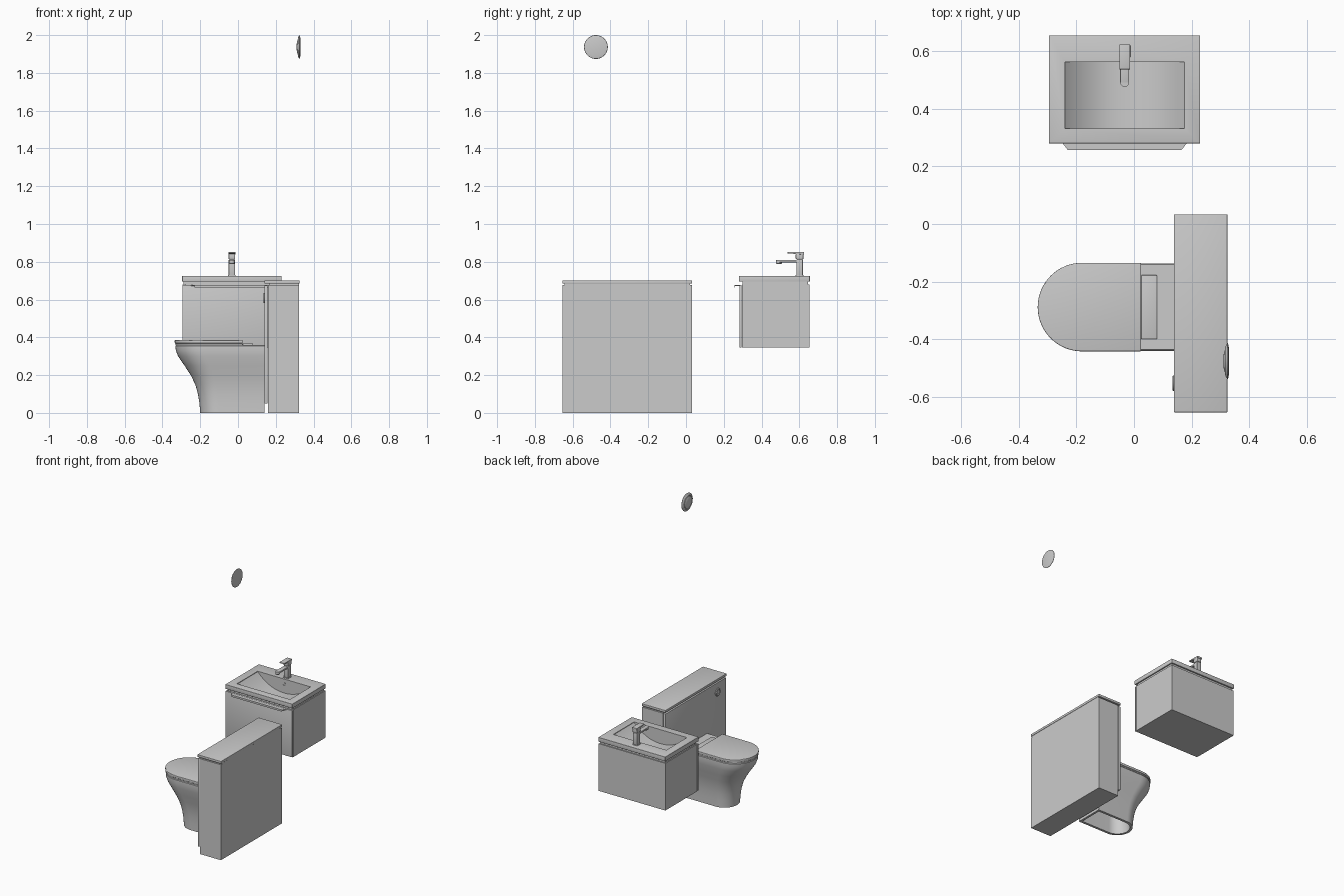
import bpy, bmesh, math
from math import sin, cos, pi

if "Cube" in bpy.data.objects:
    bpy.data.objects.remove(bpy.data.objects["Cube"])


def finish(name, bm, bevel=0.0, angle=30):
    """Turn a bmesh into a named object with clean normals and shading."""
    bmesh.ops.recalc_face_normals(bm, faces=bm.faces)
    me = bpy.data.meshes.new(name)
    bm.to_mesh(me)
    bm.free()
    ob = bpy.data.objects.new(name, me)
    bpy.context.collection.objects.link(ob)
    bpy.ops.object.select_all(action='DESELECT')
    ob.select_set(True)
    bpy.context.view_layer.objects.active = ob
    if bevel:
        m = ob.modifiers.new("bevel", 'BEVEL')
        m.width, m.segments, m.limit_method = bevel, 3, 'ANGLE'
        bpy.ops.object.modifier_apply(modifier=m.name)
    bpy.ops.object.shade_smooth_by_angle(angle=math.radians(angle))
    return ob


def loft(name, rings, bevel=0.0):
    """Skin equal-length closed rings and cap both ends."""
    bm = bmesh.new()
    vs = [[bm.verts.new(p) for p in r] for r in rings]
    n = len(rings[0])
    for a, b in zip(vs, vs[1:]):
        for i in range(n):
            j = (i + 1) % n
            bm.faces.new((a[i], a[j], b[j], b[i]))
    bm.faces.new(vs[0])
    bm.faces.new(vs[-1])
    return finish(name, bm, bevel)


def box(name, x0, x1, y0, y1, z0, z1, bevel=0.0):
    corners = [(x0, y0), (x1, y0), (x1, y1), (x0, y1)]
    return loft(name, [[(x, y, z) for x, y in corners] for z in (z0, z1)], bevel)


def turned(name, centre, axis, profile, n=48):
    """Round part: profile of (offset along axis, radius)."""
    rings = []
    for t, r in profile:
        ring = []
        for i in range(n):
            c, s = r * cos(2 * pi * i / n), r * sin(2 * pi * i / n)
            d = {'X': (t, c, s), 'Y': (c, t, s), 'Z': (c, s, t)}[axis]
            ring.append(tuple(a + b for a, b in zip(centre, d)))
        rings.append(ring)
    return loft(name, rings)


def d_ring(z, front, w, back, yc=-0.289, n=32):
    """D-shaped outline: straight back, round front facing -x."""
    pts = [(back, yc - w, z), (back, yc + w, z)]
    for i in range(n + 1):
        a = pi / 2 + pi * i / n
        pts.append((front + w + w * cos(a), yc + w * sin(a), z))
    return pts


def boolean(target, tool, op):
    m = target.modifiers.new("bool", 'BOOLEAN')
    m.object, m.operation, m.solver = tool, op, 'EXACT'
    bpy.context.view_layer.objects.active = target
    bpy.ops.object.modifier_apply(modifier=m.name)
    bpy.data.objects.remove(tool)


# --- cistern unit: carcass, recessed shadow gap, worktop, front panel
box("cistern_carcass", 0.16, 0.323, -0.653, 0.031, 0, 0.677)
box("cistern_gap_strip", 0.165, 0.323, -0.643, 0.021, 0.677, 0.687)
box("cistern_worktop", 0.139, 0.325, -0.655, 0.033, 0.685, 0.702, 0.002)
box("cistern_front_panel", 0.14, 0.157, -0.651, 0.029, 0.05, 0.675, 0.001)
turned("flush_button", (0.14, -0.554, 0.608), 'X',
       [(0.002, 0.027), (-0.003, 0.027), (-0.006, 0.024), (-0.006, 0.02),
        (-0.003, 0.019), (-0.003, 0.016), (-0.005, 0.015)])

# --- loose wall disc high above the cistern, domed on its -x side
turned("wall_disc", (0.325, -0.477, 1.937), 'X',
       [(-0.014, 0.018), (-0.012, 0.03), (-0.008, 0.041), (-0.006, 0.042),
        (-0.006, 0.046), (-0.008, 0.048), (-0.004, 0.057), (0, 0.063),
        (0.002, 0.062), (0.005, 0.048)], 64)

# --- toilet pan: hollow foot, then flaring outer skin
pan = [(0, -0.20, 0.100), (0.05, -0.204, 0.101), (0.10, -0.212, 0.104),
       (0.15, -0.226, 0.110), (0.20, -0.250, 0.121), (0.25, -0.283, 0.135),
       (0.30, -0.317, 0.147), (0.33, -0.329, 0.152), (0.355, -0.332, 0.152),
       (0.36, -0.328, 0.148)]
rings = [d_ring(0.20, -0.17, 0.075, 0.12), d_ring(0, -0.183, 0.083, 0.125)]
rings += [d_ring(z, f, w, 0.14) for z, f, w in pan]
loft("toilet_pan", rings)
# seat and lid share one outline
loft("toilet_seat", [d_ring(z, -0.331, 0.15, 0.025) for z in (0.36, 0.368)])
loft("toilet_lid", [d_ring(z, -0.335, 0.154, 0.025) for z in (0.368, 0.386)], 0.004)
box("seat_hinge_block", 0.025, 0.08, -0.40, -0.178, 0.358, 0.367, 0.002)

# --- vanity cabinet, open topped so the bowl hangs inside
X0, X1, T = -0.295, 0.228, 0.014
box("cabinet_left_side", X0, X0 + T, 0.296, 0.653, 0.345, 0.68)
box("cabinet_right_side", X1 - T, X1, 0.296, 0.653, 0.345, 0.68)
box("cabinet_back", X0 + T, X1 - T, 0.64, 0.653, 0.345, 0.68)
box("cabinet_base", X0 + T, X1 - T, 0.296, 0.64, 0.345, 0.359)
box("drawer_front", X0, X1, 0.282, 0.294, 0.347, 0.678, 0.001)
for nm, a in (("left", X0 + 0.006), ("right", X1 - 0.016)):
    box("gap_strip_" + nm, a, a + 0.01, 0.3, 0.646, 0.679, 0.696)
for nm, b in (("front", 0.3), ("back", 0.636)):
    box("gap_strip_" + nm, X0 + 0.016, X1 - 0.016, b, b + 0.01, 0.66, 0.696)

# drawer pull: tapered lip with a turned-down edge
plan = [(-0.25, 0.283), (-0.23, 0.257), (0.165, 0.257), (0.185, 0.283)]
loft("drawer_pull", [[(x, y, z) for x, y in plan] for z in (0.672, 0.677)])
box("drawer_pull_lip", -0.23, 0.165, 0.257, 0.26, 0.664, 0.673)

# --- basin: slab plus hidden bowl block, cut by an arched trough
basin = box("basin", X0 - 0.001, X1 + 0.002, 0.28, 0.656, 0.695, 0.726, 0.002)
boolean(basin, box("bowl_block", -0.25, 0.185, 0.32, 0.575, 0.61, 0.71), 'UNION')
cx, hw, top, depth = -0.0325, 0.208, 0.722, 0.095
arc = [(cx - hw, 0.76)]
for i in range(41):
    u = -1 + 2 * i / 40
    arc.append((cx + hw * u, top - depth * (1 - abs(u) ** 2.2)))
arc.append((cx + hw, 0.76))
trough = loft("bowl_cutter", [[(x, y, z) for x, z in arc] for y in (0.332, 0.564)])
trough.hide_render = True
boolean(basin, trough, 'DIFFERENCE')
basin.select_set(True)
bpy.ops.object.shade_smooth_by_angle(angle=math.radians(25))
turned("overflow_ring", (cx, 0.564, 0.69), 'Y',
       [(0.002, 0.012), (-0.003, 0.012), (-0.003, 0.009), (0.001, 0.008)], 24)

# --- mixer tap
box("tap_base", -0.052, -0.013, 0.580, 0.621, 0.725, 0.730, 0.001)
box("tap_body", -0.049, -0.016, 0.584, 0.619, 0.728, 0.812, 0.003)
box("tap_spout", -0.048, -0.017, 0.49, 0.59, 0.797, 0.809, 0.002)
turned("tap_nozzle", (cx, 0.492, 0.80), 'Z',
       [(-0.012, 0.012), (-0.009, 0.015), (0.009, 0.015)], 24)
box("tap_head", -0.050, -0.015, 0.581, 0.621, 0.814, 0.842, 0.003)
box("tap_neck", -0.046, -0.019, 0.587, 0.616, 0.810, 0.816)
lever = [(0.538, 0.845), (0.625, 0.838), (0.625, 0.851), (0.538, 0.851)]
loft("tap_lever", [[(x, y, z) for y, z in lever] for x in (-0.051, -0.014)], 0.001)
